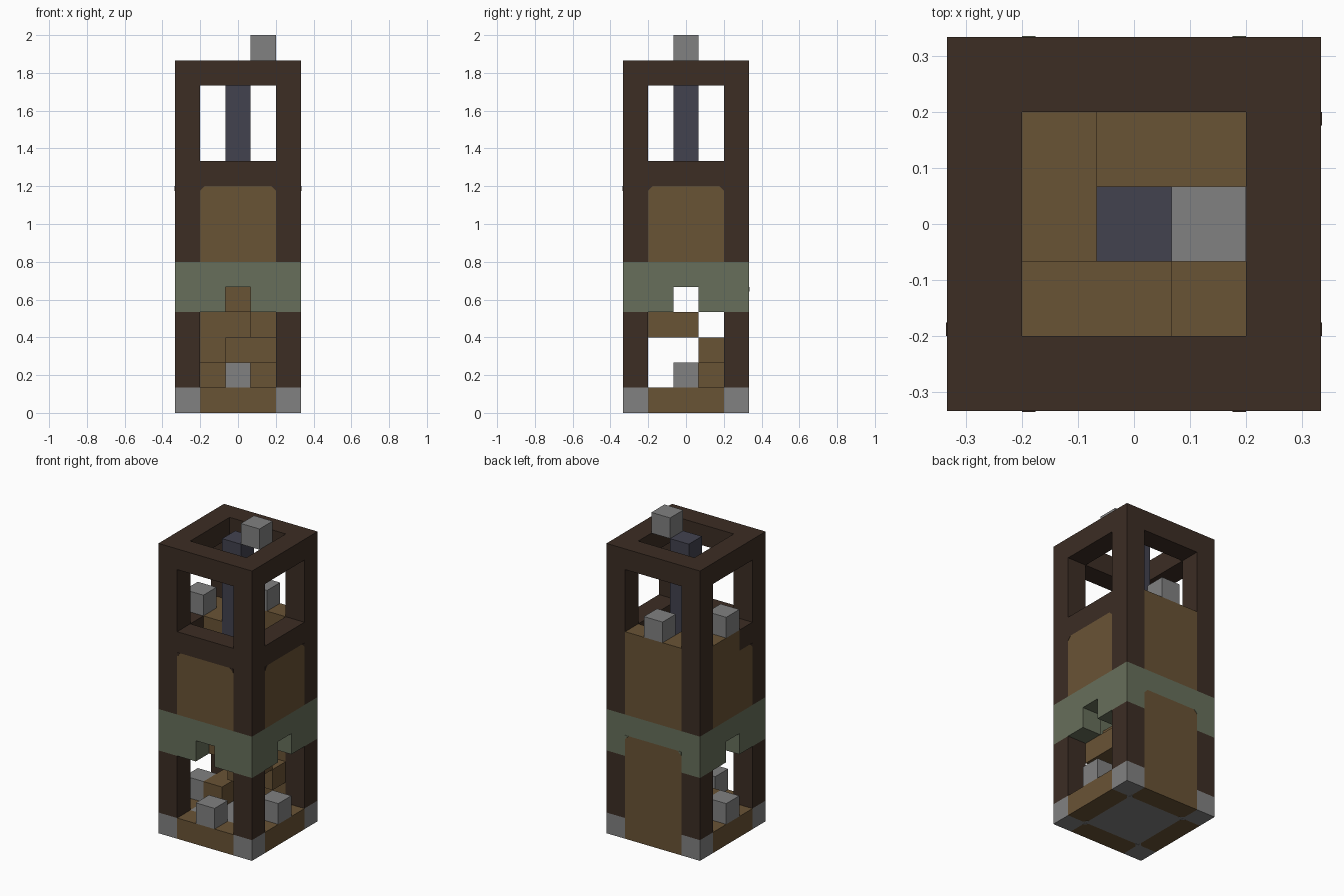
import bpy, bmesh
from mathutils import Vector, Matrix

cube = bpy.data.objects.get("Cube")
if cube:
    bpy.data.objects.remove(cube)

U = 2 / 15  # block size


def material(name, *rgb):
    color = [(c / 255 / 12.92) if c < 11 else ((c / 255 + 0.055) / 1.055) ** 2.4 for c in rgb] + [1]
    m = bpy.data.materials.new(name)
    m.use_nodes = True
    m.diffuse_color = color
    m.node_tree.nodes["Principled BSDF"].inputs["Base Color"].default_value = color
    return m


dark = material("dark_timber", 60, 45, 36)
plank = material("plank_brown", 105, 83, 53)
moss = material("moss_green", 103, 111, 91)
stone = material("stone_grey", 129, 129, 129)
slate = material("slate_blue", 66, 66, 79)


def finish(name, mat, bm):
    mesh = bpy.data.meshes.new(name)
    bmesh.ops.recalc_face_normals(bm, faces=bm.faces)
    bm.to_mesh(mesh)
    bm.free()
    mesh.materials.append(mat)
    bpy.context.collection.objects.link(bpy.data.objects.new(name, mesh))


def blocks(name, mat, *spans):
    """One object from inclusive block ranges (x0, x1, y0, y1, z0, z1)."""
    bm = bmesh.new()
    for x0, x1, y0, y1, z0, z1 in spans:
        size = Vector((x1 - x0 + 1, y1 - y0 + 1, z1 - z0 + 1)) * U
        mid = Vector((x0 + x1, y0 + y1, z0 + z1 + 1)) * U / 2
        bmesh.ops.create_cube(bm, size=1, matrix=Matrix.Translation(mid) @ Matrix.Diagonal((*size, 1)))
    finish(name, mat, bm)


def corner_trims(name, mat, *corners):
    """Thin triangles: corner point, two edge directions, outward normal."""
    bm = bmesh.new()
    for p, a, b, n in corners:
        p, a, b, n = Vector(p) * U, Vector(a) * 0.024, Vector(b) * 0.024, Vector(n) * 0.002
        low = [bm.verts.new(v) for v in (p, p + a, p + b)]
        top = [bm.verts.new(v.co + n) for v in low]
        bm.faces.new(low)
        bm.faces.new(top)
        for i in range(3):
            j = (i + 1) % 3
            bm.faces.new((low[i], low[j], top[j], top[i]))
    finish(name, mat, bm)


CORNERS = [(x, y) for x in (-2, 2) for y in (-2, 2)]


def at_corners(z0, z1):
    return [(x, x, y, y, z0, z1) for x, y in CORNERS]


def ring(z0, z1):
    return [(-2, 2, -2, -2, z0, z1), (-2, 2, 2, 2, z0, z1),
            (-2, -2, -1, 1, z0, z1), (2, 2, -1, 1, z0, z1)]


def sides(z0, z1):
    return [(-1, 1, -2, -2, z0, z1), (-1, 1, 2, 2, z0, z1),
            (-2, -2, -1, 1, z0, z1), (2, 2, -1, 1, z0, z1)]


# Base
blocks("base_corners", stone, *at_corners(0, 0))
blocks("base_floor", stone, (-1, 1, -1, 1, 0, 0))
blocks("base_edges", plank, *sides(0, 0))

# Corner posts and top frame
blocks("lower_posts", dark, *at_corners(1, 3))
blocks("upper_posts", dark, *at_corners(6, 12))
blocks("top_frame", dark, *ring(13, 13))

# Green band with a notch over each of the three doorways
blocks("band_upper", moss, *ring(5, 5))
notch_sides = [(s, s, -2, -2, 4, 4) for s in (-1, 1)]
notch_sides += [(x, x, s, s, 4, 4) for x in (-2, 2) for s in (-1, 1)]
blocks("band_lower", moss, *at_corners(4, 4), *notch_sides)

# Walls
blocks("back_wall_lower", plank, (-1, 1, 2, 2, 1, 4))
blocks("upper_walls", plank, *sides(6, 8))
blocks("balcony_sill", plank, (-1, 1, 2, 2, 9, 9), (-2, -2, 0, 1, 9, 9))
blocks("window_sill", dark, (-1, 1, -2, -2, 9, 9), (2, 2, -1, 1, 9, 9), (-2, -2, -1, -1, 9, 9))

# Spiral stair: four two-block treads repeat around the centre
treads = [(-1, -1, 0, 1), (0, 1, 1, 1), (1, 1, -1, 0), (-1, 0, -1, -1)]
blocks("spiral_stair", plank, *[(*treads[(z - 1) % 4], z, z) for z in range(1, 10)])
blocks("centre_column", slate, (0, 0, 0, 0, 5, 13))

# Loose stone blocks
for name, x, y, z in (("front_step", 0, -2, 1), ("left_step", 2, 0, 1), ("right_step", -2, 0, 1),
                      ("right_balcony_block", -2, 0, 10), ("back_balcony_block", 0, 2, 10),
                      ("roof_block", 1, 0, 14)):
    blocks(name, stone, (x, x, y, y, z, z))

# Clipped panel corners
down = (0, 0, -1)
front = [((s * 1.5, -2.5, 9), (-s, 0, 0), down, (0, -1, 0)) for s in (-1, 1)]
left = [((2.5, s * 1.5, 9), (0, -s, 0), down, (1, 0, 0)) for s in (-1, 1)]
right = [((-2.5, -1.5, 9), (0, 1, 0), down, (-1, 0, 0))]
corner_trims("upper_panel_corners", dark, *front, *left, *right)
corner_trims("back_panel_corners", moss,
             *[((s * 1.5, 2.5, 5), (-s, 0, 0), down, (0, 1, 0)) for s in (-1, 1)])
under = []
for sx in (-1, 1):
    for sy in (-1, 1):
        p = (sx * 1.5, sy * 1.5, 0.015)
        under.append((p, (-sx, 0, 0), (0, sy, 0), down))
        under.append((p, (sx, 0, 0), (0, -sy, 0), down))
corner_trims("base_panel_corners", stone, *under)
# Seat the underside trims just proud of the base
bpy.data.objects["base_panel_corners"].location.z = -0.001
